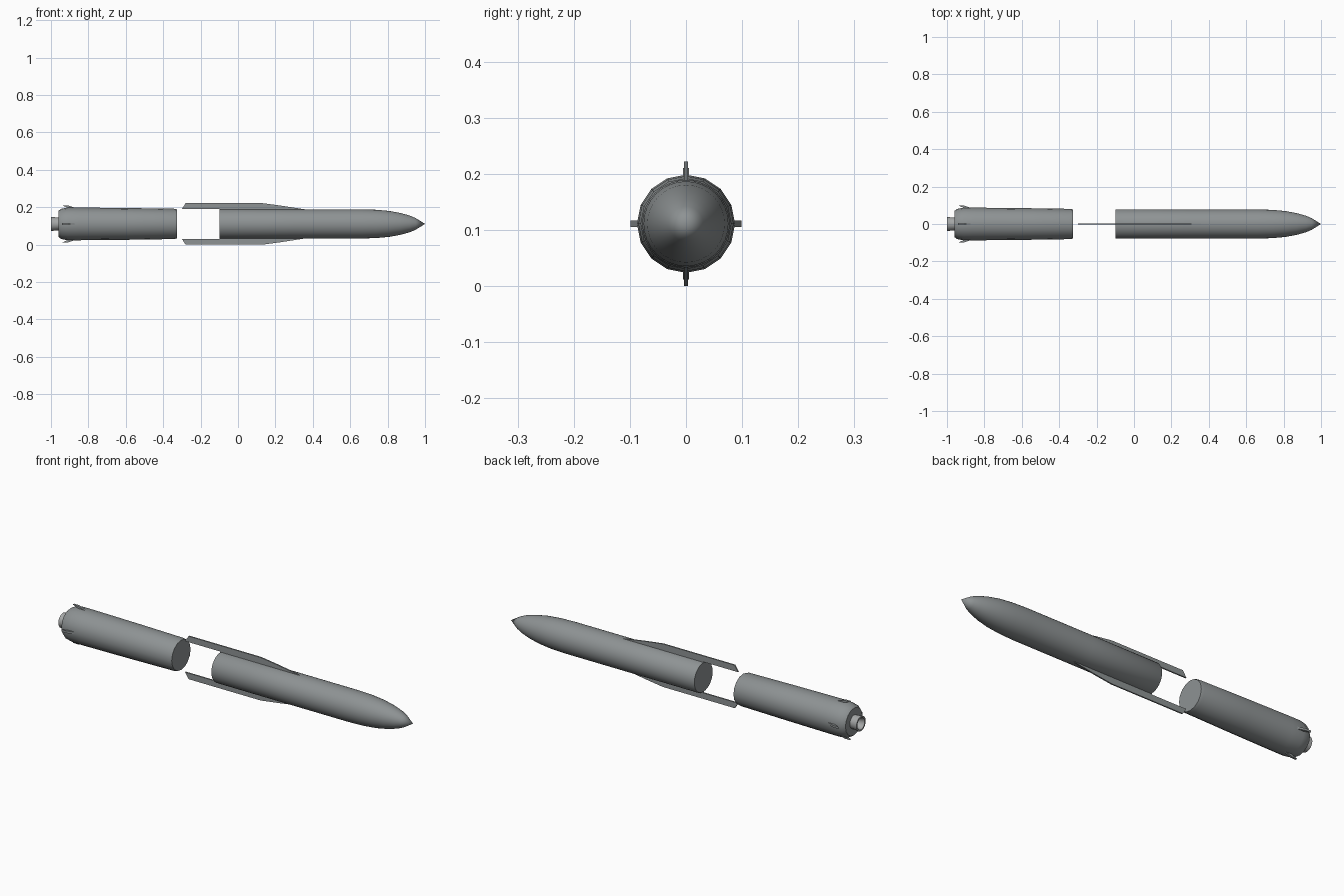
import bpy, bmesh, math
from mathutils import Matrix, Vector

if "Cube" in bpy.data.objects:
    bpy.data.objects.remove(bpy.data.objects["Cube"])

AXIS_Z = 0.111


def material(name, colour):
    m = bpy.data.materials.new(name)
    m.use_nodes = True
    m.diffuse_color = (*colour, 1)
    m.node_tree.nodes["Principled BSDF"].inputs["Base Color"].default_value = (*colour, 1)
    return m


GREY = material("body grey", (0.27, 0.29, 0.295))
PALE = material("nozzle grey", (0.38, 0.39, 0.39))


def finish(name, bm, mat, smooth):
    bmesh.ops.remove_doubles(bm, verts=bm.verts, dist=1e-5)
    bmesh.ops.recalc_face_normals(bm, faces=bm.faces)
    mesh = bpy.data.meshes.new(name)
    bm.to_mesh(mesh)
    bm.free()
    mesh.materials.append(mat)
    obj = bpy.data.objects.new(name, mesh)
    obj.location.z = AXIS_Z
    bpy.context.collection.objects.link(obj)
    if smooth:
        bpy.ops.object.select_all(action="DESELECT")
        obj.select_set(True)
        bpy.context.view_layer.objects.active = obj
        bpy.ops.object.shade_smooth_by_angle(angle=math.radians(32))
    return obj


def lathe(name, profile, sides, mat):
    """Spin (x, radius) points around the long axis."""
    bm = bmesh.new()
    verts = [bm.verts.new((x, 0, r)) for x, r in profile]
    edges = [bm.edges.new(pair) for pair in zip(verts, verts[1:])]
    bmesh.ops.spin(bm, geom=verts + edges, cent=(0, 0, 0), axis=(1, 0, 0),
                   angle=math.tau, steps=sides)
    return finish(name, bm, mat, True)


def fin(name, outline, thickness, angle):
    """Plate with an (x, radius) outline, turned around the long axis."""
    bm = bmesh.new()
    face = bm.faces.new([bm.verts.new((x, -thickness / 2, r)) for x, r in outline])
    out = bmesh.ops.extrude_face_region(bm, geom=[face])["geom"]
    moved = [v for v in out if isinstance(v, bmesh.types.BMVert)]
    bmesh.ops.translate(bm, verts=moved, vec=Vector((0, thickness, 0)))
    bmesh.ops.rotate(bm, verts=bm.verts, cent=(0, 0, 0),
                     matrix=Matrix.Rotation(angle, 3, "X"))
    return finish(name, bm, GREY, False)


# Front section with pointed nose
lathe("front_section", [
    (-0.10, 0), (-0.10, 0.075), (-0.095, 0.078), (0.3, 0.078), (0.66, 0.078),
    (0.74, 0.0755), (0.81, 0.069), (0.87, 0.058), (0.92, 0.044), (0.95, 0.031),
    (1.0, 0)], 32, GREY)

# Booster section, slightly wider towards the tail
lathe("booster_section", [
    (-0.96, 0), (-0.96, 0.07), (-0.945, 0.081), (-0.91, 0.0875), (-0.85, 0.0875),
    (-0.6, 0.085), (-0.34, 0.081), (-0.325, 0.077), (-0.325, 0)], 16, GREY)

# Hollow exhaust nozzle
lathe("nozzle", [
    (-0.95, 0.036), (-0.965, 0.034), (-1.0, 0.038), (-1.0, 0.03),
    (-0.965, 0.02), (-0.965, 0)], 24, PALE)

# Long strakes above and below, reaching back over the gap
strake = [(-0.30, 0.08), (-0.28, 0.111), (0.13, 0.111), (0.22, 0.099),
          (0.37, 0.076), (-0.10, 0.076), (-0.10, 0.08)]
for side, angle in (("top", 0), ("bottom", math.pi)):
    fin(side + "_strake", strake, 0.007, angle)

# Four small swept tail fins
tail = [(-0.94, 0.099), (-0.91, 0.099), (-0.865, 0.084), (-0.90, 0.082)]
for i, side in enumerate(("top", "right", "bottom", "left")):
    fin(side + "_tail_fin", tail, 0.011, i * math.pi / 2)
